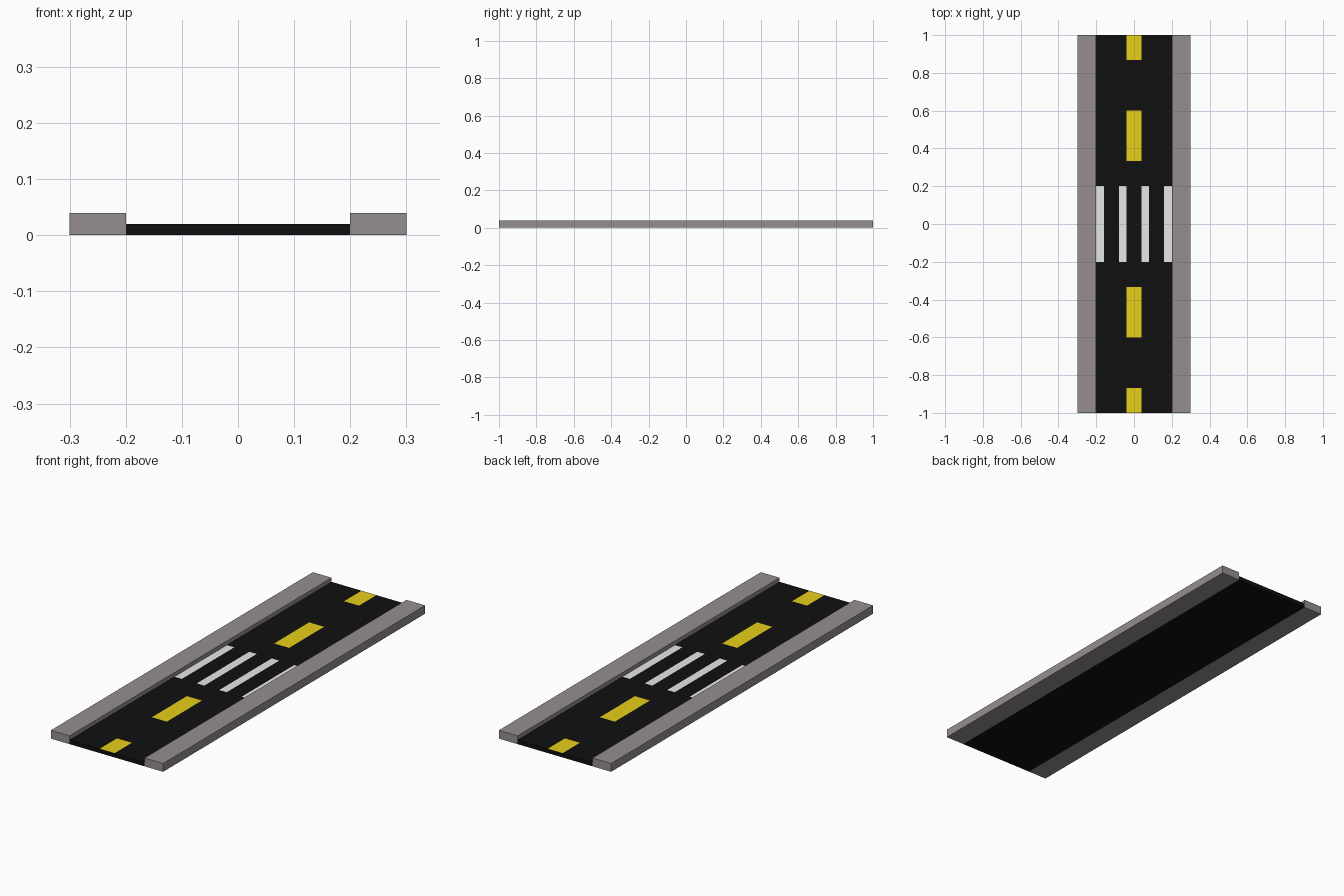
import bpy, bmesh
from mathutils import Matrix, Vector

if "Cube" in bpy.data.objects:
    bpy.data.objects.remove(bpy.data.objects["Cube"])


def material(name, rgb):
    m = bpy.data.materials.new(name)
    m.diffuse_color = (*rgb, 1.0)
    m.use_nodes = True
    m.node_tree.nodes["Principled BSDF"].inputs["Base Color"].default_value = m.diffuse_color
    return m


asphalt = material("black_asphalt", (0.005, 0.005, 0.005))
concrete = material("grey_concrete", (0.30, 0.275, 0.27))
yellow = material("lane_yellow", (0.80, 0.62, 0.01))
white = material("crossing_white", (0.80, 0.80, 0.80))


def box(name, size, centre, mats, cuts_x=(), cuts_y=(), rule=None):
    """Box sliced along x and y, with faces coloured by a rule."""
    bm = bmesh.new()
    bmesh.ops.create_cube(bm, size=1, matrix=Matrix.Translation(centre) @ Matrix.Diagonal((*size, 1)))
    for axis, cuts in (((1, 0, 0), cuts_x), ((0, 1, 0), cuts_y)):
        for c in cuts:
            bmesh.ops.bisect_plane(bm, geom=bm.verts[:] + bm.edges[:] + bm.faces[:],
                                   plane_co=Vector(axis) * c, plane_no=axis)
    bm.normal_update()
    if rule:
        for f in bm.faces:
            f.material_index = rule(f)
    me = bpy.data.meshes.new(name)
    bm.to_mesh(me)
    bm.free()
    for m in mats:
        me.materials.append(m)
    ob = bpy.data.objects.new(name, me)
    bpy.context.collection.objects.link(ob)
    return ob


# Painted markings on the road top: centre dashes and crossing stripes
def markings(f):
    c = f.calc_center_median()
    x, y = abs(c.x), abs(c.y)
    if f.normal.z < 0.5:
        return 0
    if x < 0.04 and (y > 0.867 or 0.333 < y < 0.6):
        return 1
    if y < 0.2 and (0.04 < x < 0.08 or x > 0.16):
        return 2
    return 0


def both(values):
    return [s * v for v in values for s in (-1, 1)]


# Road slab with cut marking faces
box("road", (0.4, 2, 0.02), (0, 0, 0.01), (asphalt, yellow, white),
    both((0.04, 0.08, 0.16)), both((0.2, 0.333, 0.6, 0.867)), markings)

# Raised pavements on both sides
for side, s in (("left", -1), ("right", 1)):
    box(side + "_pavement", (0.1, 2, 0.04), (s * 0.25, 0, 0.02), (concrete,))
